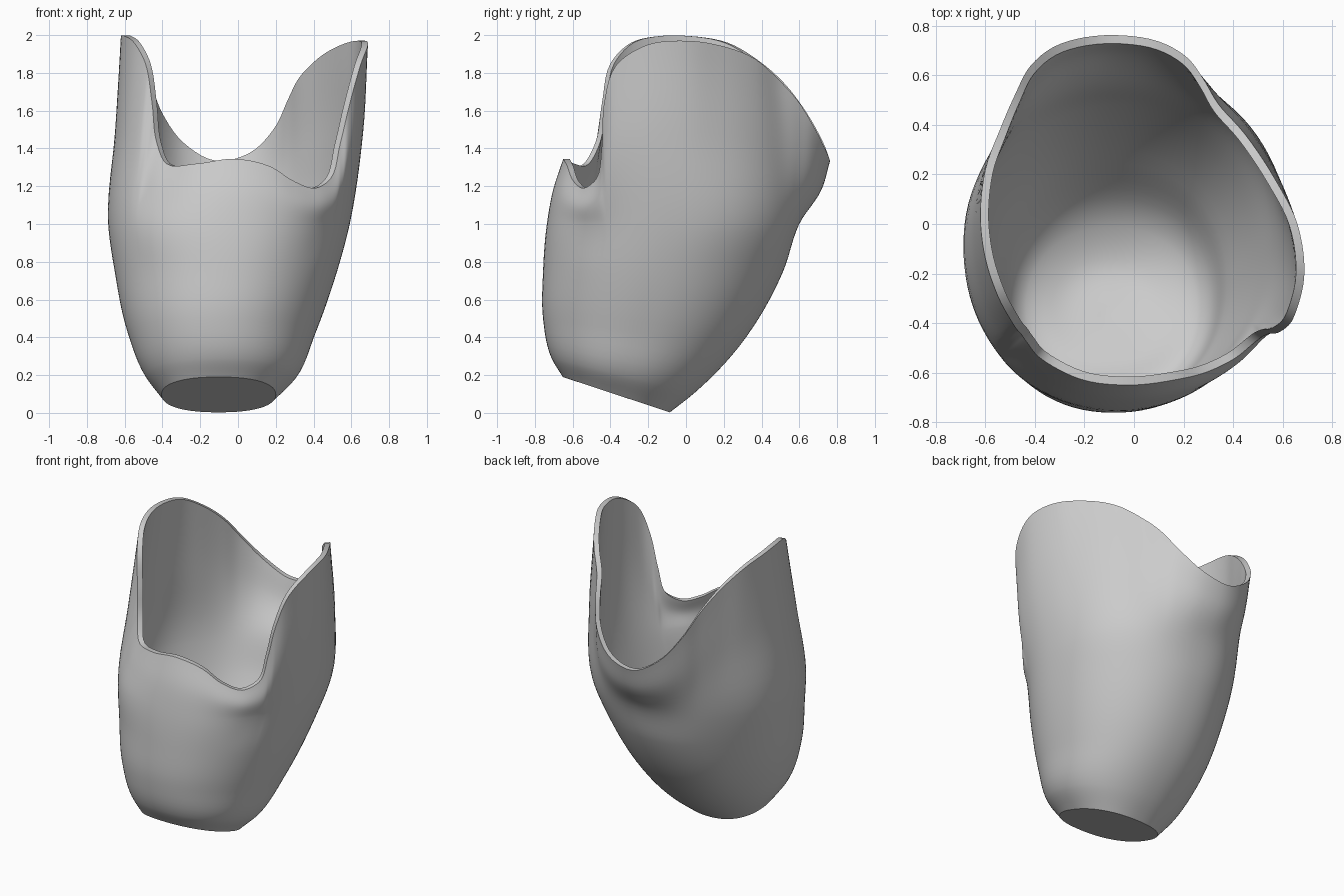
import bpy, bmesh
from math import atan2, cos, sin, exp, degrees
from mathutils import Vector

if "Cube" in bpy.data.objects:
    bpy.data.objects.remove(bpy.data.objects["Cube"])

WALL = 0.034

# Top edge, counter-clockwise seen from above: right wing, back dip, left wing, front dip
RIM = [(.66, 0, 1.97), (.57, .18, 1.945), (.447, .364, 1.875), (.34, .485, 1.77),
       (.28, .586, 1.66), (.205, .68, 1.51), (.064, .747, 1.375), (-.12, .762, 1.335),
       (-.298, .727, 1.43), (-.418, .638, 1.59), (-.479, .525, 1.74), (-.54, .384, 1.865),
       (-.6, .22, 1.96), (-.62, .02, 1.995), (-.6, -.14, 1.995), (-.55, -.29, 1.96),
       (-.49, -.4, 1.85), (-.455, -.445, 1.64), (-.43, -.48, 1.43), (-.38, -.54, 1.32),
       (-.217, -.626, 1.32), (-.016, -.65, 1.345), (.17, -.628, 1.305), (.3, -.595, 1.225),
       (.41, -.54, 1.19), (.49, -.475, 1.24), (.54, -.445, 1.42), (.59, -.435, 1.63),
       (.648, -.37, 1.84), (.688, -.2, 1.95)]

# Body loops: left x, right x, front y, back y, front z, back z, roundness
LOOPS = [(-.405, .20, -.652, -.085, .19, .003, 2.3),
         (-.49, .31, -.712, .05, .29, .11, 2.15),
         (-.585, .41, -.757, .28, .50, .35, 2.15),
         (-.655, .525, -.757, .515, .75, .75, 2.15),
         (-.69, .592, -.737, .60, 1.0, 1.0, 2.2)]


def spline(pts, steps, closed=False):
    """Smooth curve through points, spaced by chord length."""
    n = len(pts)
    if closed:
        get = lambda i: pts[i % n]
    else:
        ext = [2 * pts[0] - pts[1]] + list(pts) + [2 * pts[-1] - pts[-2]]
        get = lambda i: ext[i + 1]
    out = []
    for i in range(n if closed else n - 1):
        p0, p1, p2, p3 = (get(i + k) for k in (-1, 0, 1, 2))
        a, b, c = ((q - p).length for p, q in ((p0, p1), (p1, p2), (p2, p3)))

        def tangent(p, q, r, u, v):
            return ((q - p) / u * v + (r - q) / v * u) / (u + v) * b
        m1, m2 = tangent(p0, p1, p2, a, b), tangent(p1, p2, p3, b, c)
        for k in range(steps):
            t = k / steps
            out.append(p1 * (2*t**3 - 3*t*t + 1) + m1 * (t**3 - 2*t*t + t)
                       + p2 * (3*t*t - 2*t**3) + m2 * (t**3 - t*t))
    return out if closed else out + [pts[-1].copy()]


def bell(ang, centre, width):
    d = (degrees(ang) - centre + 180) % 360 - 180
    return exp(-(d / width) ** 2)


def loop_point(loop, ang, inset=0.0):
    xl, xr, yf, yb, zf, zb, n = loop
    c, s = cos(ang), sin(ang)
    r = (abs(c)**n + abs(s)**n) ** (-1 / n)
    z = (zf + zb) / 2 - (zf - zb) / 2 * s * r
    # flatter back-left and front-right corners higher up
    r *= 1 - min(z, 1) * (.06 * bell(ang, 143, 24) + .015 * bell(ang, -45, 25))
    return Vector(((xl + xr) / 2 + ((xr - xl) / 2 - inset) * c * r,
                   (yf + yb) / 2 + ((yb - yf) / 2 - inset) * s * r, z))


def upper_point(low, top, ang):
    """Point halfway to the rim, with the flare below the back dip."""
    w = bell(ang, 98, 32)
    bulge = .012 + .012 * cos(ang) + .028 * w
    return (low + top) / 2 + Vector((cos(ang) * bulge, sin(ang) * bulge, .02 * w))


# Each column runs up the outside, over the rim and down the inside to the bowl bottom
columns = []
for p in spline([Vector(q) for q in RIM], 5, True):
    ang = atan2((p.y + .075) / .67, (p.x + .05) / .64)
    body = [loop_point(l, ang) for l in LOOPS]
    outer = spline(body + [upper_point(body[-1], p, ang), p], 6)
    rim_in = p + Vector((-.05 - p.x, -.075 - p.y, 0)).normalized() * WALL
    body_in = [loop_point(l, ang, WALL) for l in LOOPS[:0:-1]]
    inner = [rim_in, upper_point(body_in[0], rim_in, ang)] + body_in
    inner += [loop_point(LOOPS[0], ang, .09) + Vector((0, 0, .06)), Vector((-.1, -.365, .13))]
    columns.append(outer + spline(inner, 6))

bm = bmesh.new()
grid = [[bm.verts.new(v) for v in col] for col in columns]
for i, a in enumerate(grid):
    b = grid[(i + 1) % len(grid)]
    for j in range(len(a) - 1):
        bm.faces.new((a[j], b[j], b[j + 1], a[j + 1]))

# Flat tilted underside
bm.faces.new([col[0] for col in reversed(grid)])
bmesh.ops.remove_doubles(bm, verts=[col[-1] for col in grid], dist=1e-5)
bmesh.ops.recalc_face_normals(bm, faces=bm.faces)

mesh = bpy.data.meshes.new("limb_socket")
bm.to_mesh(mesh)
bm.free()
socket = bpy.data.objects.new("limb_socket", mesh)
bpy.context.collection.objects.link(socket)
bpy.context.view_layer.objects.active = socket
socket.select_set(True)
bpy.ops.object.shade_smooth_by_angle(angle=0.6)
